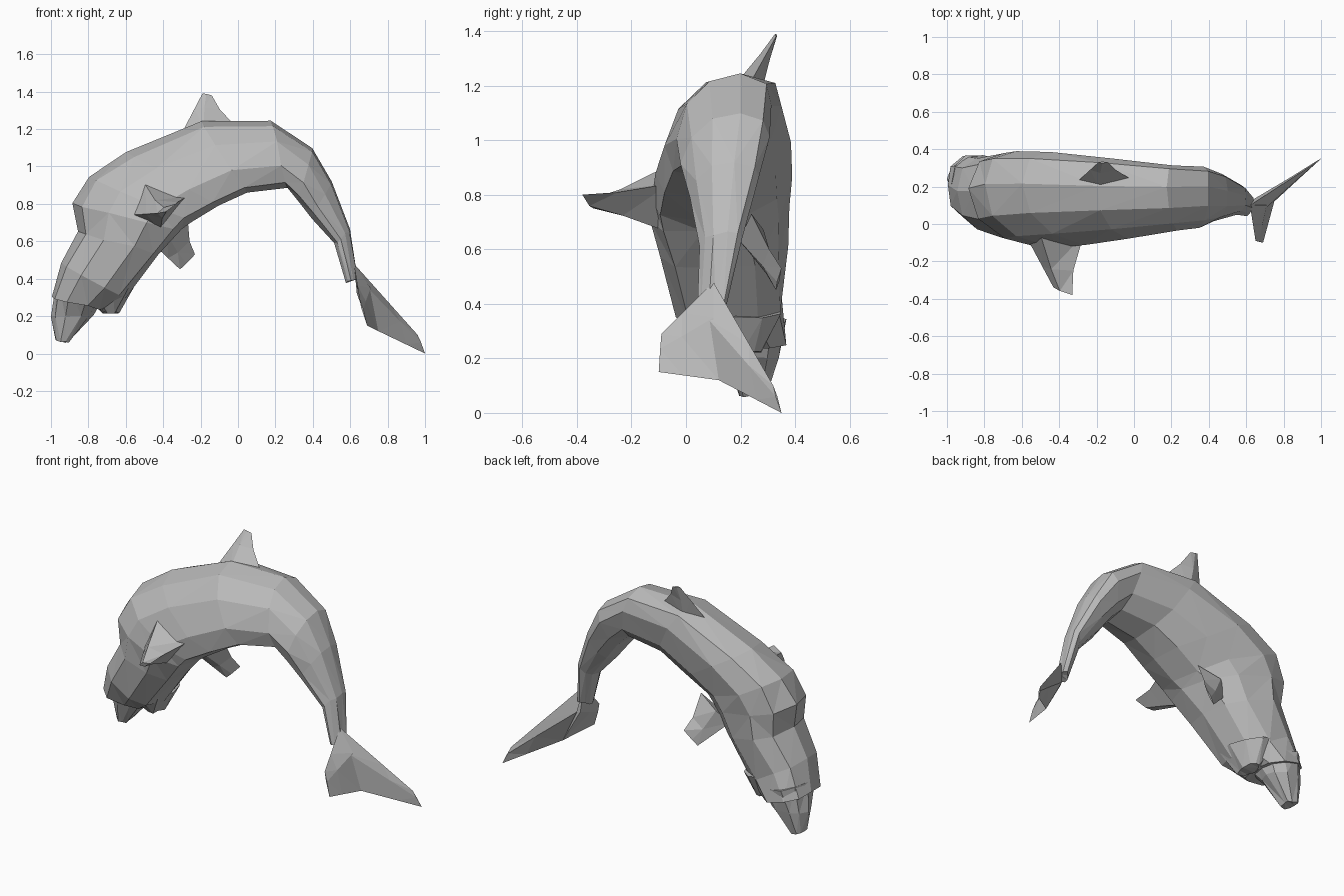
import bpy
import bmesh
import random
from math import sin, cos, tau, copysign
from mathutils import Vector

random.seed(4)
if "Cube" in bpy.data.objects:
    bpy.data.objects.remove(bpy.data.objects["Cube"])

skin = bpy.data.materials.new("plain grey")
skin.use_nodes = True
grey = (0.5, 0.5, 0.5, 1)
skin.diffuse_color = grey
skin.node_tree.nodes["Principled BSDF"].inputs["Base Color"].default_value = grey


def loft(name, rings):
    """Skin equal-length point rings with flat triangles and cap both ends."""
    bm = bmesh.new()
    loops = [[bm.verts.new(point) for point in ring] for ring in rings]
    for near, far in zip(loops, loops[1:]):
        for i in range(len(near)):
            bm.faces.new((near[i - 1], near[i], far[i], far[i - 1]))
    bm.faces.new(loops[0])
    bm.faces.new(loops[-1])
    bmesh.ops.recalc_face_normals(bm, faces=bm.faces)
    bmesh.ops.triangulate(bm, faces=bm.faces)
    mesh = bpy.data.meshes.new(name)
    bm.to_mesh(mesh)
    bm.free()
    mesh.materials.append(skin)
    obj = bpy.data.objects.new(name, mesh)
    bpy.context.collection.objects.link(obj)


def fuller(value):
    """Push a sine or cosine outwards so that the oval is slightly boxy."""
    return copysign(abs(value) ** 0.85, value)


def oval(back, belly, centre, half, roll=0, sides=10, jitter=0.006):
    """Slightly irregular oval between a back and a belly point (x, z), rolled to +y."""
    top = Vector((back[0], centre, back[1]))
    bottom = Vector((belly[0], centre, belly[1]))
    middle = top.lerp(bottom, 0.5)
    up = top - middle
    up.y = half * roll
    side = Vector((0, half, 0))
    ring = []
    for k in range(sides):
        angle = tau * (k + 0.5) / sides
        noise = Vector([random.uniform(-jitter, jitter) for axis in range(3)])
        ring.append(middle + up * fuller(sin(angle)) + side * fuller(cos(angle)) + noise)
    return ring


def diamond(lead, trail, span, thickness):
    """Blade section with sharp leading and trailing edges."""
    normal = (trail - lead).cross(span).normalized() * thickness
    middle = lead.lerp(trail, 0.4)
    return [lead, middle + normal, trail, middle - normal]


def fin(name, root, tip, thickness, waist=0.6, sweep=0.1):
    """Tapered blade from a root chord to a tip chord, hollowed along its trailing edge."""
    root_lead, root_trail = map(Vector, root)
    tip_lead, tip_trail = map(Vector, tip)
    span = tip_lead + tip_trail - root_lead - root_trail
    lead = root_lead.lerp(tip_lead, waist)
    trail = root_trail.lerp(tip_trail, waist).lerp(lead, sweep)
    loft(name, [
        diamond(root_lead, root_trail, span, thickness),
        diamond(lead, trail, span, thickness * 0.4),
        diamond(tip_lead, tip_trail, span, thickness * 0.1),
    ])


# Body, head to tail: back point, belly point, half width
stations = [
    ((-1, 0.3), (-0.72, 0.23), 0.17),
    ((-0.95, 0.48), (-0.6, 0.3), 0.2),
    ((-0.85, 0.65), (-0.42, 0.53), 0.23),
    ((-0.88, 0.8), (-0.3, 0.66), 0.24),
    ((-0.8, 0.95), (-0.25, 0.7), 0.24),
    ((-0.6, 1.08), (-0.1, 0.79), 0.23),
    ((-0.2, 1.24), (0.05, 0.86), 0.2),
    ((0.18, 1.24), (0.26, 0.89), 0.16),
    ((0.4, 1.1), (0.32, 0.82), 0.15),
    ((0.5, 0.92), (0.4, 0.72), 0.12),
    ((0.6, 0.66), (0.52, 0.59), 0.07),
    ((0.64, 0.4), (0.58, 0.38), 0.045),
]
rings = []
for index, (back, belly, half) in enumerate(stations):
    along = index / (len(stations) - 1)
    # The head and the tail both bend sideways away from the trunk line
    centre = 0.105 + 0.06 * along + 0.1 * (1 - along) ** 8 - 0.07 * along ** 8
    rings.append(oval(back, belly, centre, half, roll=min(along, 0.35)))
loft("body", rings)

# Open mouth: long upper beak and short lower jaw
loft("upper_beak", [
    oval(back=(-0.98, 0.36), belly=(-0.72, 0.3), centre=0.21, half=0.16),
    oval(back=(-1, 0.2), belly=(-0.77, 0.2), centre=0.24, half=0.1),
    oval(back=(-0.98, 0.07), belly=(-0.9, 0.06), centre=0.245, half=0.05),
])
loft("lower_jaw", [
    oval(back=(-0.9, 0.4), belly=(-0.56, 0.35), centre=0.17, half=0.18),
    oval(back=(-0.72, 0.22), belly=(-0.64, 0.22), centre=0.2, half=0.08),
])

# Fins: root chord and tip chord, each from leading to trailing edge
fin("dorsal_fin", thickness=0.05,
    root=((-0.3, 0.23, 1.18), (0, 0.23, 1.2)),
    tip=((-0.19, 0.33, 1.39), (-0.14, 0.33, 1.38)))
fin("right_flipper", thickness=0.13,
    root=((-0.58, -0.06, 0.74), (-0.27, -0.06, 0.84)),
    tip=((-0.43, -0.34, 0.75), (-0.33, -0.38, 0.8)))
fin("left_flipper", thickness=0.05,
    root=((-0.47, 0.24, 0.6), (-0.27, 0.24, 0.73)),
    tip=((-0.31, 0.33, 0.45), (-0.23, 0.35, 0.53)))

# Tail flukes share one root chord at the end of the tail
fluke_root = ((0.62, 0.1, 0.48), (0.75, 0.12, 0.12))
fin("right_fluke", thickness=0.04, root=fluke_root, sweep=0,
    tip=((0.65, -0.09, 0.29), (0.69, -0.1, 0.15)))
fin("left_fluke", thickness=0.04, root=fluke_root, sweep=0,
    tip=((0.96, 0.32, 0.1), (1, 0.35, 0)))
